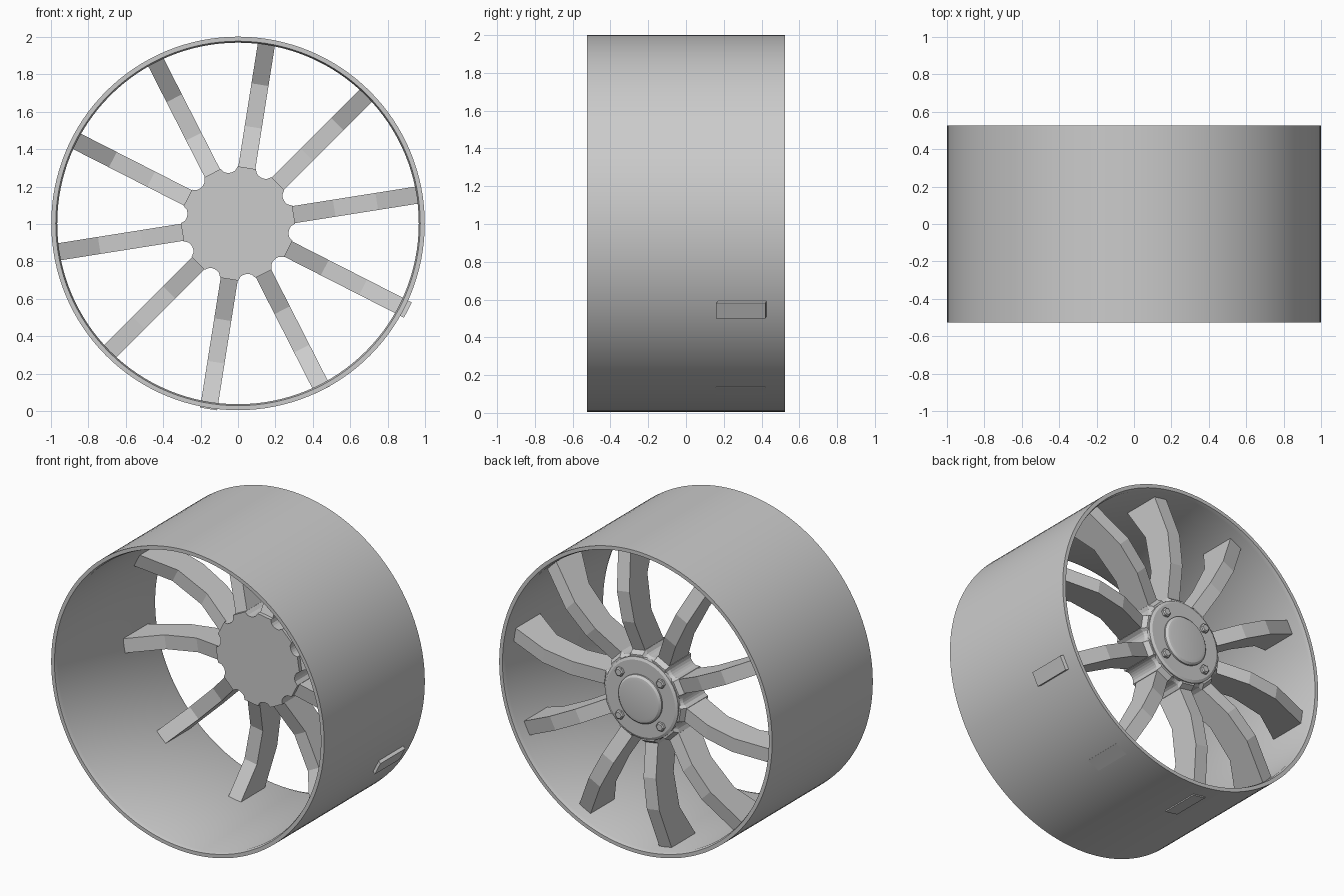
import bpy, bmesh, math
from mathutils import Matrix

if "Cube" in bpy.data.objects:
    bpy.data.objects.remove(bpy.data.objects["Cube"])

CZ = 1.003      # axle height
grey = bpy.data.materials.new("light_grey")
grey.diffuse_color = (0.6, 0.6, 0.6, 1)
grey.use_nodes = True
grey.node_tree.nodes["Principled BSDF"].inputs["Base Color"].default_value = grey.diffuse_color


def make(name, bm, smooth=True):
    bmesh.ops.recalc_face_normals(bm, faces=bm.faces)
    me = bpy.data.meshes.new(name)
    bm.to_mesh(me)
    bm.free()
    me.materials.append(grey)
    ob = bpy.data.objects.new(name, me)
    bpy.context.collection.objects.link(ob)
    if smooth:
        bpy.ops.object.select_all(action='DESELECT')
        ob.select_set(True)
        bpy.context.view_layer.objects.active = ob
        bpy.ops.object.shade_smooth_by_angle(angle=math.radians(25))
    return ob


def bridge(bm, a, b):
    n = len(a)
    for i in range(n):
        bm.faces.new((a[i], a[(i + 1) % n], b[(i + 1) % n], b[i]))


def ring(bm, r, y, n, x=0, z=0):
    return [bm.verts.new((x + r * math.cos(2 * math.pi * i / n), y,
                          CZ + z + r * math.sin(2 * math.pi * i / n))) for i in range(n)]


def lathe(name, profile, n, closed=False, x=0, z=0, smooth=True):
    bm = bmesh.new()
    rings = [ring(bm, r, y, n, x, z) for r, y in profile]
    for a, b in zip(rings, rings[1:]):
        bridge(bm, a, b)
    if closed:
        bridge(bm, rings[-1], rings[0])
    else:
        bm.faces.new(rings[0])
        bm.faces.new(rings[-1])
    return make(name, bm, smooth)


# barrel of the wheel
lathe("rim_barrel", [(0.997, -0.525), (0.997, 0.525), (0.973, 0.525), (0.965, 0.50),
                     (0.965, -0.50), (0.973, -0.525)], 128, closed=True)

# ten arched spokes: (radius, y) side outline, extruded across the width
W = 0.046
SPOKE_ANGLES = [9 + 36 * k for k in range(10)]
REACH = {333: 1.018, 261: 1.003, 297: 0.997}   # these ends show through the barrel
for k, ang in enumerate(SPOKE_ANGLES):
    end = REACH.get(ang, 0.985)
    outline = [(0.22, 0.21), (0.30, 0.23), (0.52, 0.31), (0.75, 0.30), (end, 0.16),
               (end, 0.42), (0.70, 0.50), (0.50, 0.49), (0.30, 0.425), (0.22, 0.42)]
    bm = bmesh.new()
    sides = [[bm.verts.new((r, y, s * W)) for r, y in outline] for s in (-1, 1)]
    bridge(bm, *sides)
    for s in sides:
        bm.faces.new(s)
    bm.transform(Matrix.Translation((0, 0, CZ)) @ Matrix.Rotation(-math.radians(ang), 4, 'Y'))
    make(f"spoke_{k + 1}", bm, smooth=False)

# hub body, flaring out where each spoke joins
bm = bmesh.new()
loops = []
for y, scale in ((0.205, 1.0), (0.42, 1.0), (0.455, 0.92)):
    loop = []
    for ang in SPOKE_ANGLES:
        for d, r in ((-9.2, 0.305), (-12, 0.283), (-15, 0.276), (18 - 36, 0.274),
                     (9.2, 0.305), (12, 0.283), (15, 0.276)):
            loop.append((ang + d, r))
    loop.sort(key=lambda p: p[0])
    loops.append([bm.verts.new((r * scale * math.cos(math.radians(a)), y,
                                CZ + r * scale * math.sin(math.radians(a)))) for a, r in loop])
for a, b in zip(loops, loops[1:]):
    bridge(bm, a, b)
bm.faces.new(loops[0])
bm.faces.new(loops[-1])
make("hub_body", bm, smooth=False)

# hub face plate, centre cap and bolts
lathe("hub_plate", [(0.267, 0.44), (0.267, 0.462), (0.25, 0.47)], 48)
lathe("centre_cap", [(0.158, 0.46), (0.158, 0.48), (0.145, 0.492), (0.125, 0.496)], 48)
for i, (sx, sz) in enumerate(((1, 1), (-1, 1), (-1, -1), (1, -1))):
    lathe(f"bolt_{i + 1}", [(0.03, 0.46), (0.03, 0.485), (0.022, 0.492)], 6,
          x=0.15 * sx, z=0.142 * sz, smooth=False)
